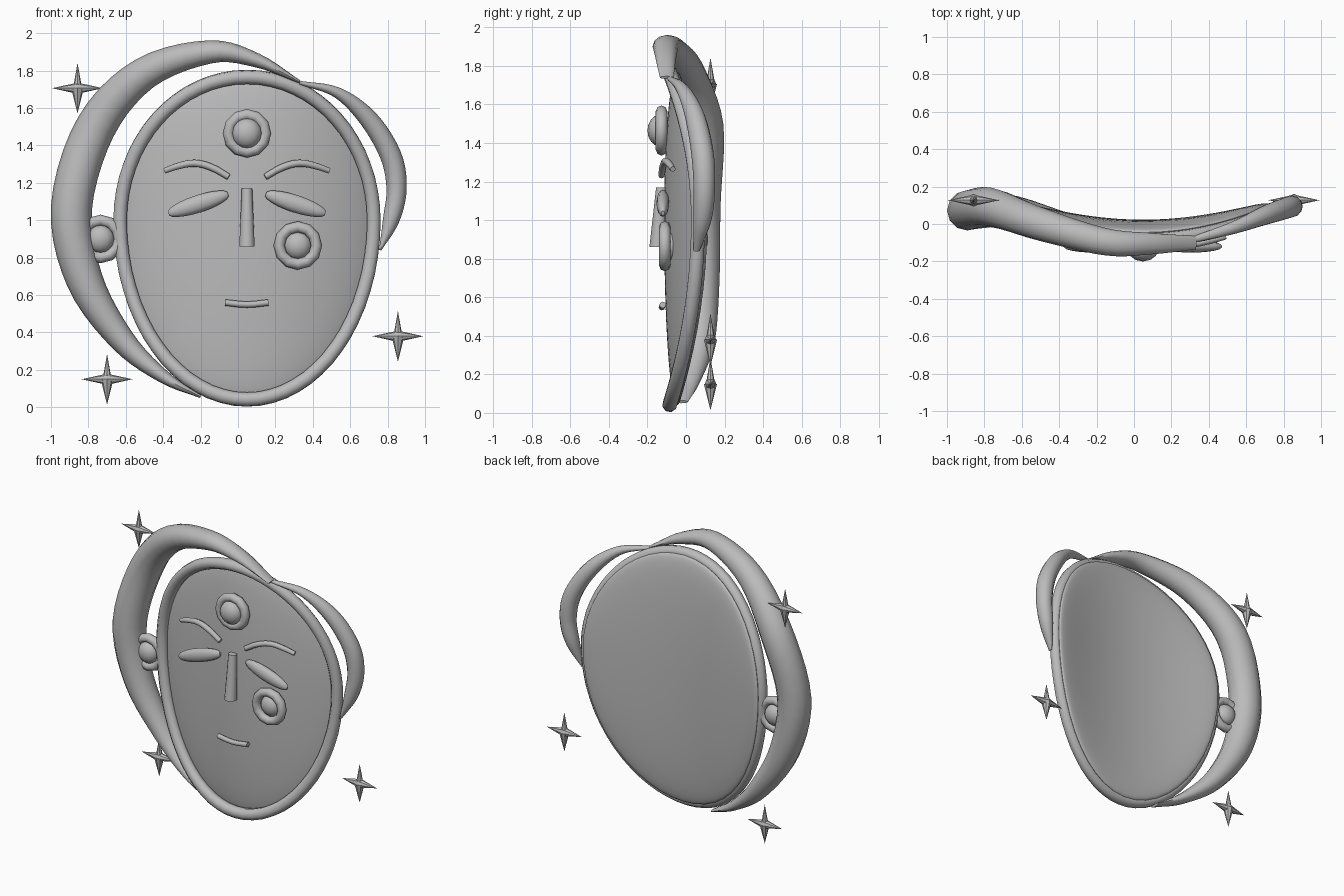
import bpy, bmesh, math
from mathutils import Matrix, Vector

CX, CZ, BEND = 0.048, 1.0, 0.32

if "Cube" in bpy.data.objects:
    bpy.data.objects.remove(bpy.data.objects["Cube"], do_unlink=True)

mat = bpy.data.materials.new("plain_grey")
mat.use_nodes = True
mat.diffuse_color = (0.5, 0.5, 0.5, 1)
mat.node_tree.nodes["Principled BSDF"].inputs["Base Color"].default_value = (0.5, 0.5, 0.5, 1)


def bend(x, y):
    """Depth of the curved mask at x, starting from y on the centre line."""
    return y + BEND * (x - CX) ** 2


def egg(r, a, width, top, bottom):
    s = math.sin(a)
    return CX + r * width * math.cos(a), CZ + r * s * (top if s > 0 else bottom)


def finish(name, mesh, angle=50):
    mesh.materials.clear()
    mesh.materials.append(mat)
    obj = bpy.data.objects.new(name, mesh)
    bpy.context.collection.objects.link(obj)
    bpy.ops.object.select_all(action='DESELECT')
    obj.select_set(True)
    bpy.context.view_layer.objects.active = obj
    bpy.ops.object.shade_smooth_by_angle(angle=math.radians(angle))


def from_bm(name, bm, angle=50):
    bmesh.ops.recalc_face_normals(bm, faces=bm.faces)
    mesh = bpy.data.meshes.new(name)
    bm.to_mesh(mesh)
    bm.free()
    finish(name, mesh, angle)


def tube(name, points, cyclic=False, res=3):
    """Tapered round tube through (x, y, z, radius) points."""
    cu = bpy.data.curves.new(name, 'CURVE')
    cu.dimensions = '3D'
    cu.bevel_depth = 1.0
    cu.bevel_resolution = 2
    cu.resolution_u = res
    cu.use_fill_caps = True
    sp = cu.splines.new('BEZIER')
    sp.bezier_points.add(len(points) - 1)
    sp.use_cyclic_u = cyclic
    for bp, (x, y, z, r) in zip(sp.bezier_points, points):
        bp.co = (x, y, z)
        bp.radius = r
        bp.handle_left_type = bp.handle_right_type = 'AUTO'
    tmp = bpy.data.objects.new(name + "_path", cu)
    bpy.context.collection.objects.link(tmp)
    bpy.context.view_layer.update()
    dg = bpy.context.evaluated_depsgraph_get()
    mesh = bpy.data.meshes.new_from_object(tmp.evaluated_get(dg))
    bpy.data.objects.remove(tmp, do_unlink=True)
    finish(name, mesh)


def bridge(bm, a, b):
    for j in range(len(a)):
        k = (j + 1) % len(a)
        bm.faces.new((a[j], b[j], b[k], a[k]))


def crescent(name, points, depth, swell, steps=5, sides=12):
    """Oval sections along (x, y, z, half width) points; depth = depth + swell * width."""
    p = [Vector(q) for q in points]
    p = [2 * p[0] - p[1]] + p + [2 * p[-1] - p[-2]]
    path = []
    for i in range(1, len(p) - 2):
        a, b, c, d = p[i - 1:i + 3]
        for s in range(steps):
            t = s / steps
            path.append(b + 0.5 * t * ((c - a) + t * ((2 * a - 5 * b + 4 * c - d)
                                                      + t * (3 * (b - c) + d - a))))
    path.append(p[-2])
    bm = bmesh.new()
    rows = []
    for i, q in enumerate(path):
        along = path[min(i + 1, len(path) - 1)] - path[max(i - 1, 0)]
        out = Vector((-along[2], 0, along[0])).normalized()
        row = []
        for j in range(sides):
            b = j * math.tau / sides
            side = out * q[3] * math.cos(b)
            back = Vector((0, (depth + swell * q[3]) * math.sin(b), 0))
            row.append(bm.verts.new(q.xyz + side + back))
        rows.append(row)
    for a, b in zip(rows, rows[1:]):
        bridge(bm, a, b)
    for row in (rows[0], rows[-1]):
        bm.faces.new(row)
    from_bm(name, bm)


# Face: flattened egg, domed on both sides and bent backwards at the edges
bm = bmesh.new()
bmesh.ops.create_uvsphere(bm, u_segments=48, v_segments=32, radius=1)
for v in bm.verts:
    x, z, h = v.co
    a = math.atan2(z, x)
    r = min(1, math.hypot(x, z)) ** 0.95
    px, pz = egg(r, a, 0.68, 0.77, 0.96)
    v.co = (px, bend(px, -0.045 - 0.068 * h), pz)
from_bm("face", bm)

# Rim around the face
rim = []
for i in range(32):
    x, z = egg(1, i * math.tau / 32, 0.678, 0.766, 0.958)
    rim.append((x, bend(x, -0.085), z, 0.039))
tube("face_rim", rim, cyclic=True, res=2)

# Crescents hugging each side of the face
crescent("right_crescent", [
    (0.33, -0.1, 1.74, 0.008), (0.1, -0.105, 1.855, 0.038), (-0.15, -0.095, 1.9, 0.062),
    (-0.5, 0.0, 1.785, 0.088), (-0.76, 0.088, 1.5, 0.108), (-0.89, 0.072, 1.07, 0.11),
    (-0.82, 0.075, 0.68, 0.098), (-0.62, 0.07, 0.36, 0.068), (-0.4, 0.02, 0.165, 0.036),
    (-0.2, -0.025, 0.057, 0.008)], 0.03, 0.7)
crescent("left_crescent", [
    (0.33, -0.08, 1.735, 0.01), (0.53, -0.02, 1.683, 0.029), (0.695, 0.045, 1.545, 0.05),
    (0.815, 0.085, 1.35, 0.057), (0.848, 0.095, 1.17, 0.054), (0.818, 0.085, 1.0, 0.044),
    (0.76, 0.055, 0.84, 0.006)], 0.01, 0.85)


# Studs: a ring with a round bead inside, facing straight forward
def stud(name, x, y, z, bead, bead_y):
    n, m = 12, 8
    bm = bmesh.new()
    rows = []
    for i in range(n):
        a = i * math.tau / n
        row = []
        for j in range(m):
            b = j * math.tau / m
            r = 0.1 + 0.03 * math.cos(b)
            row.append(bm.verts.new((r * math.cos(a), 0.03 * math.sin(b), r * math.sin(a))))
        rows.append(row)
    for i in range(n):
        bridge(bm, rows[i], rows[(i + 1) % n])
    bm.transform(Matrix.Translation((x, y, z)))
    from_bm(name + "_ring", bm)
    bm = bmesh.new()
    bmesh.ops.create_uvsphere(bm, u_segments=12, v_segments=8, radius=bead)
    bm.transform(Matrix.Translation((x, bead_y, z)) @ Matrix.Diagonal((1, 0.75, 1, 1)))
    from_bm(name + "_bead", bm)


stud("forehead_stud", CX, -0.127, 1.465, 0.08, -0.14)
stud("cheek_stud", 0.32, -0.11, 0.865, 0.074, -0.085)
stud("ear_stud", -0.735, 0.06, 0.9, 0.074, 0.06)

# Eyes and brows, mirrored about the middle of the face
for side, s in (("right", -1), ("left", 1)):
    bm = bmesh.new()
    bmesh.ops.create_uvsphere(bm, u_segments=12, v_segments=12, radius=1)
    bm.transform(Matrix.Rotation(math.pi / 2, 4, 'Y'))
    for v in bm.verts:
        v.co.x = max(-1, min(1, v.co.x * 1.06))
    bm.transform(Matrix.Translation((CX + s * 0.26, -0.12, 1.088))
                 @ Matrix.Rotation(s * math.radians(18), 4, 'Y')
                 @ Matrix.Diagonal((0.167, 0.033, 0.047, 1)))
    from_bm(side + "_eye", bm)
    brow = []
    for d, z, r in ((0.098, 1.232, 0.017), (0.19, 1.283, 0.019), (0.28, 1.305, 0.019),
                    (0.36, 1.292, 0.018), (0.44, 1.265, 0.015)):
        x = CX + s * d
        brow.append((x, bend(x, -0.13), z, r))
    tube(side + "_brow", brow)

# Nose: tapered peg leaning out from the face
bm = bmesh.new()
bmesh.ops.create_cone(bm, cap_ends=True, segments=12, radius1=0.041, radius2=0.028,
                      depth=0.31, matrix=Matrix.Translation((CX, -0.138, 1.015)))
for v in bm.verts:
    v.co.y += 0.07 * (v.co.z - 1.015)
from_bm("nose", bm)

# Mouth
tube("mouth", [(x, bend(x, -0.125), z, 0.017) for x, z in
               ((-0.068, 0.56), (CX, 0.549), (0.162, 0.56))])

# Four-pointed stars floating behind the mask
for name, x, z in (("upper_right_star", -0.858, 1.706), ("lower_right_star", -0.7, 0.15),
                   ("left_star", 0.855, 0.38)):
    bm = bmesh.new()
    for k, radius in enumerate((0.024, 0.03, 0.034, 0.03)):
        arm = Matrix.Rotation(k * math.pi / 2, 4, 'Y') @ Matrix.Translation((0, 0, 0.068))
        bmesh.ops.create_cone(bm, cap_ends=True, segments=8, radius1=radius, radius2=0,
                              depth=0.136, matrix=arm)
    bm.transform(Matrix.Translation((x, 0.127, z)))
    from_bm(name, bm, 40)
